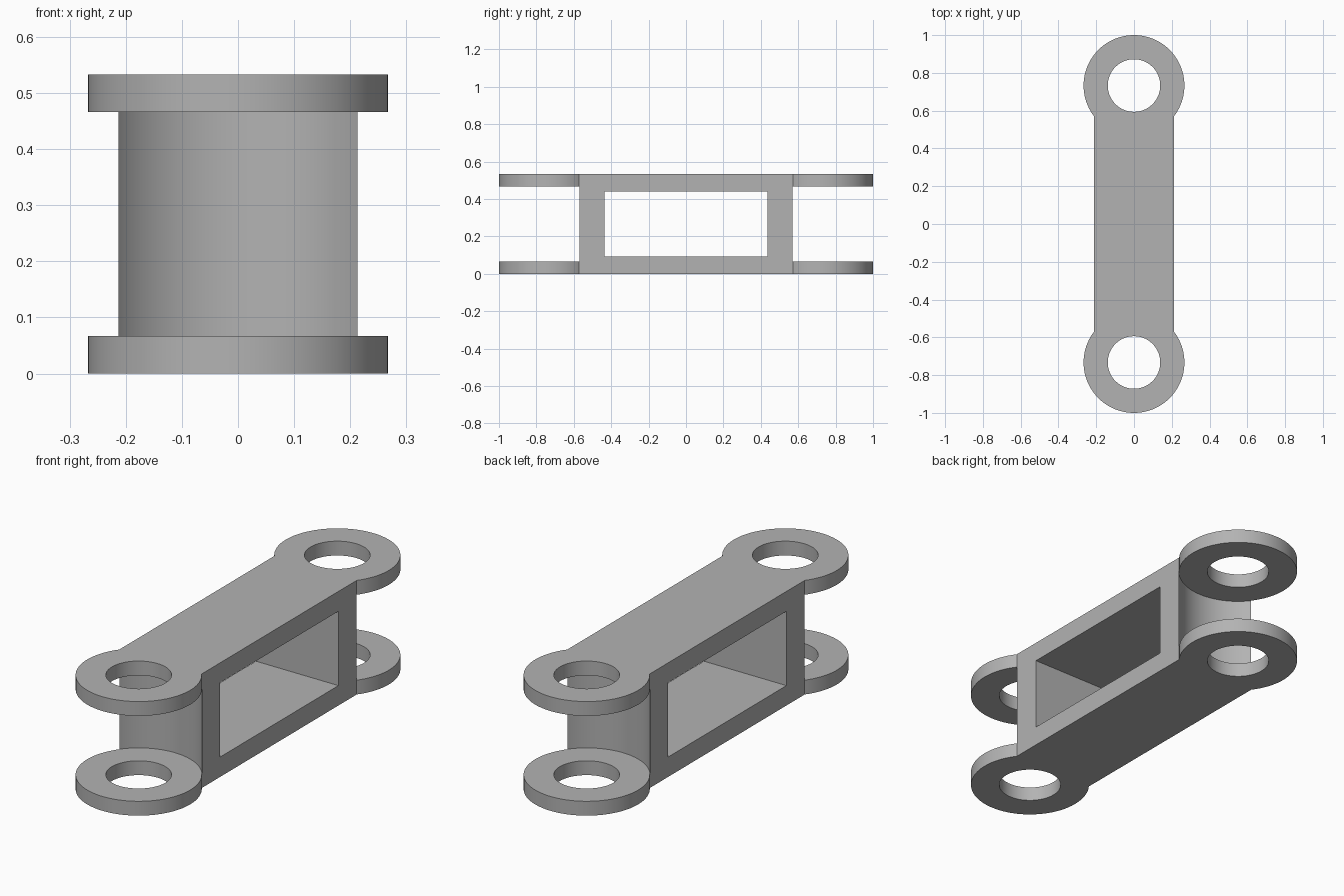
import bpy
import bmesh
from math import asin, cos, pi, radians, sin

cube = bpy.data.objects.get("Cube")
if cube:
    bpy.data.objects.remove(cube, do_unlink=True)

HEIGHT = 0.533
PLATE = 0.067        # thickness of each lug
HALF_WIDTH = 0.213   # half width of the body
LUG_R = 0.267
HOLE_R = 0.139
LUG_Y = 1 - LUG_R
SEGMENTS = 96

grey = bpy.data.materials.new("plain grey")
grey.use_nodes = True
colour = (0.45, 0.45, 0.45, 1)
grey.diffuse_color = colour
grey.node_tree.nodes["Principled BSDF"].inputs["Base Color"].default_value = colour


def prism(name, outline, z0, z1):
    """Extrude a flat outline from z0 to z1."""
    bm = bmesh.new()
    face = bm.faces.new([bm.verts.new((x, y, z0)) for x, y in outline])
    top = bmesh.ops.extrude_face_region(bm, geom=[face])["geom"]
    verts = [v for v in top if isinstance(v, bmesh.types.BMVert)]
    bmesh.ops.translate(bm, vec=(0, 0, z1 - z0), verts=verts)
    bmesh.ops.recalc_face_normals(bm, faces=bm.faces)
    mesh = bpy.data.meshes.new(name)
    bm.to_mesh(mesh)
    bm.free()
    mesh.materials.append(grey)
    obj = bpy.data.objects.new(name, mesh)
    bpy.context.collection.objects.link(obj)
    return obj


def arc(cy, radius, start, end, count):
    step = (end - start) / count
    return [(radius * cos(start + i * step), cy + radius * sin(start + i * step))
            for i in range(count + 1)]


def circle(cy, radius):
    return arc(cy, radius, 0, 2 * pi, SEGMENTS)[:-1]


def cut(target, cutter):
    """Subtract the cutter, then discard it."""
    cutter.hide_render = True
    mod = target.modifiers.new("cut", "BOOLEAN")
    mod.operation = "DIFFERENCE"
    mod.solver = "EXACT"
    mod.object = cutter
    bpy.context.view_layer.objects.active = target
    bpy.ops.object.modifier_apply(modifier=mod.name)
    bpy.data.objects.remove(cutter, do_unlink=True)


# Link body: straight sides running into a round lug at each end
neck = pi / 2 - asin(HALF_WIDTH / LUG_R)
back = arc(LUG_Y, LUG_R, -neck, pi + neck, SEGMENTS)
front = [(-x, -y) for x, y in back]
link = prism("link_body", back + front, 0, HEIGHT)

# Concave slot between the lugs and pin hole through them, at both ends
for side in (-1, 1):
    cut(link, prism("slot_cutter", circle(side * LUG_Y, LUG_R + 0.001),
                    PLATE, HEIGHT - PLATE))
    cut(link, prism("hole_cutter", circle(side * LUG_Y, HOLE_R), -0.1, HEIGHT + 0.1))

# Rectangular window through the middle
window = [(-0.5, -0.437), (0.5, -0.437), (0.5, 0.437), (-0.5, 0.437)]
cut(link, prism("window_cutter", window, 0.093, HEIGHT - 0.093))

# Smooth the round walls, keep the corners sharp
bpy.ops.object.select_all(action="DESELECT")
link.select_set(True)
bpy.context.view_layer.objects.active = link
bpy.ops.object.shade_smooth_by_angle(angle=radians(30))
